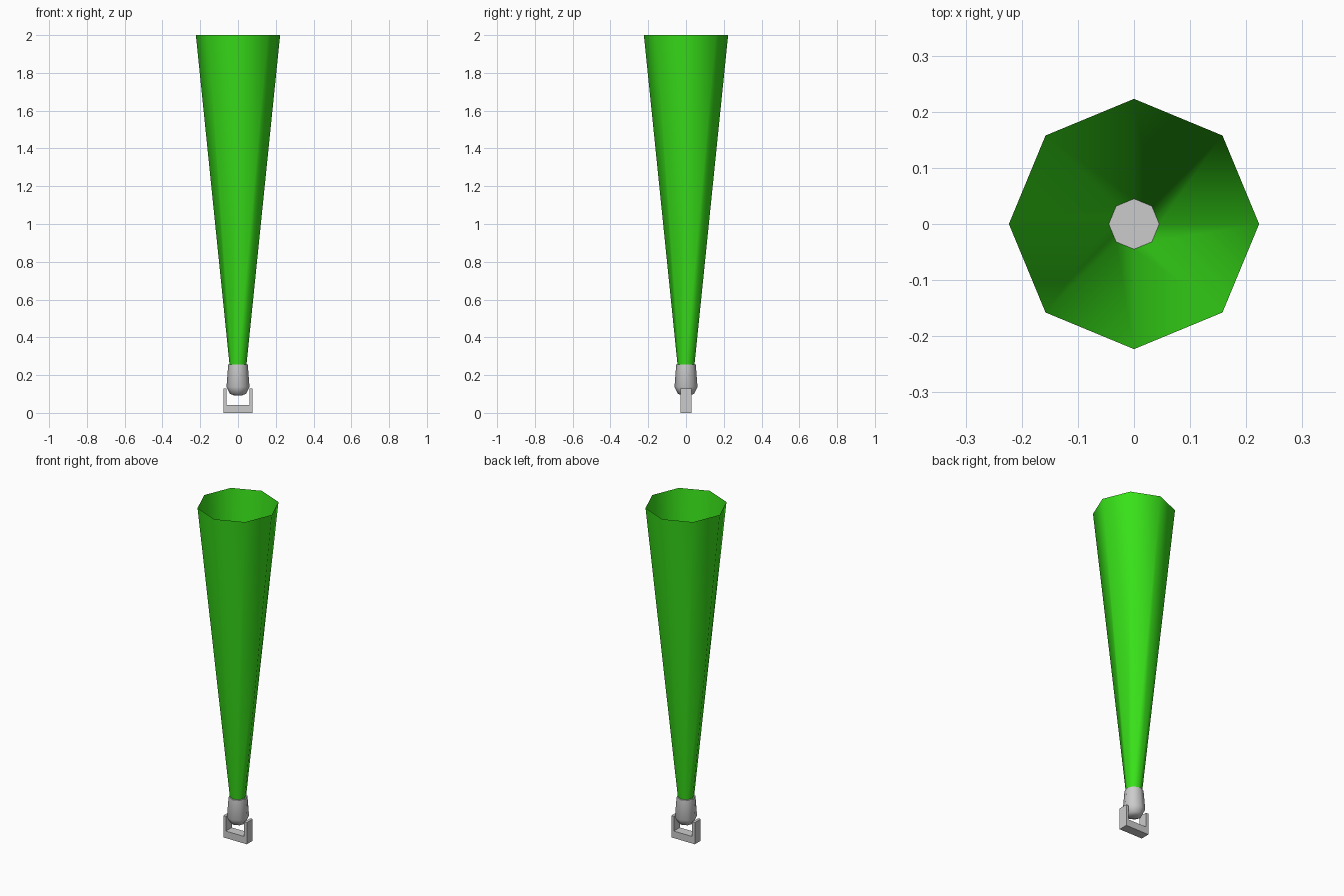
import bpy, bmesh
from math import cos, sin, pi, radians

if "Cube" in bpy.data.objects:
    bpy.data.objects.remove(bpy.data.objects["Cube"])

SIDES = 8


def make_object(name, bm, smooth=None):
    bmesh.ops.recalc_face_normals(bm, faces=bm.faces)
    mesh = bpy.data.meshes.new(name)
    bm.to_mesh(mesh)
    bm.free()
    obj = bpy.data.objects.new(name, mesh)
    bpy.context.collection.objects.link(obj)
    if smooth:
        bpy.ops.object.select_all(action='DESELECT')
        obj.select_set(True)
        bpy.context.view_layer.objects.active = obj
        bpy.ops.object.shade_smooth_by_angle(angle=radians(smooth))
    return obj


def lathe(name, profile, caps, smooth):
    bm = bmesh.new()
    rings = [[bm.verts.new((r * cos(2 * pi * i / SIDES), r * sin(2 * pi * i / SIDES), z))
              for i in range(SIDES)] for r, z in profile]
    for low, high in zip(rings, rings[1:]):
        for i in range(SIDES):
            j = (i + 1) % SIDES
            bm.faces.new((low[i], low[j], high[j], high[i]))
    if caps:
        bm.faces.new(rings[0][::-1])
        bm.faces.new(rings[-1])
    return make_object(name, bm, smooth)


# U-shaped yoke: front outline extruded through its depth
bm = bmesh.new()
outline = [(-0.078, 0), (0.078, 0), (0.078, 0.13), (0.061, 0.13),
           (0.061, 0.042), (-0.061, 0.042), (-0.061, 0.13), (-0.078, 0.13)]
face = bm.faces.new([bm.verts.new((x, -0.028, z)) for x, z in outline])
ext = bmesh.ops.extrude_face_region(bm, geom=[face])
bmesh.ops.translate(bm, vec=(0, 0.056, 0),
                    verts=[v for v in ext["geom"] if isinstance(v, bmesh.types.BMVert)])
make_object("yoke", bm)

# Lamp housing with rounded bottom and flat lens end
lathe("lamp_housing", [(0.022, 0.093), (0.044, 0.102), (0.061, 0.137), (0.052, 0.255)], True, 50)

# Open light beam
beam = lathe("light_beam", [(0.045, 0.256), (0.223, 2.0)], False, 50)
mat = bpy.data.materials.new("beam_green")
mat.diffuse_color = (0.04, 0.75, 0.01, 1)
mat.use_nodes = True
mat.node_tree.nodes["Principled BSDF"].inputs["Base Color"].default_value = mat.diffuse_color
beam.data.materials.append(mat)
